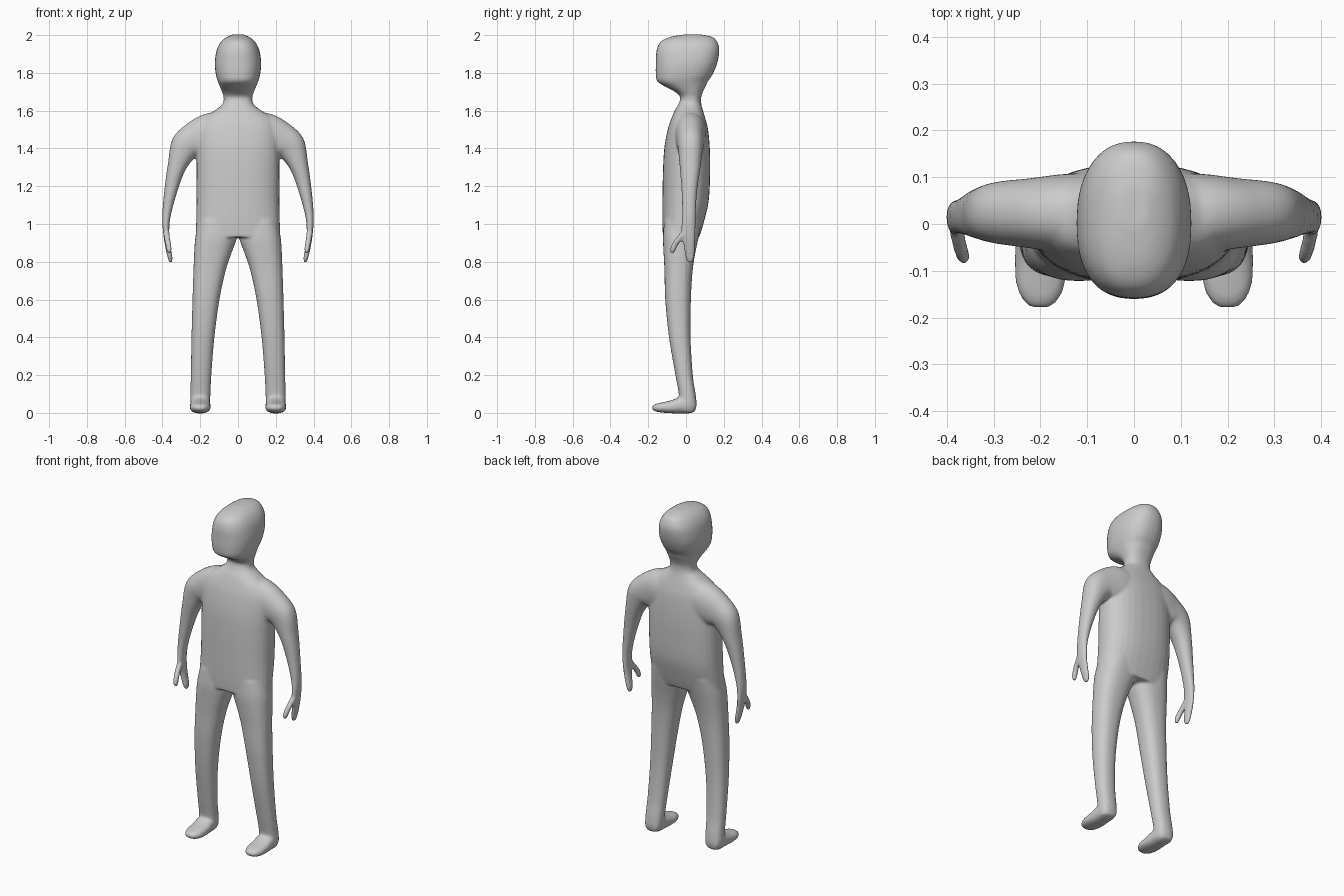
import bpy, bmesh, math
from mathutils import Vector

if "Cube" in bpy.data.objects:
    bpy.data.objects.remove(bpy.data.objects["Cube"])

SIDES, STEPS = 32, 5
bm = bmesh.new()


def smooth_path(rings):
    """Catmull-Rom blend through rings of (centre, u, v, exponent)."""
    out = []
    for i in range(len(rings) - 1):
        quad = [rings[max(0, min(len(rings) - 1, i + k))] for k in (-1, 0, 1, 2)]
        for s in range(STEPS):
            t = s / STEPS
            w = (-.5*t + t*t - .5*t**3, 1 - 2.5*t*t + 1.5*t**3,
                 .5*t + 2*t*t - 1.5*t**3, -.5*t*t + .5*t**3)
            out.append([sum((q[j] * a for q, a in zip(quad, w)), Vector()) for j in range(3)]
                       + [quad[1][3]])
    return out + [list(rings[-1])]


def loft(rings, side=1):
    """Closed skin over superellipse rings; side=-1 mirrors in x."""
    rows = []
    for c, u, v, n in smooth_path(rings):
        row = []
        for k in range(SIDES):
            a = 2 * math.pi * k / SIDES
            ca, sa = math.cos(a), math.sin(a)
            p = (c + u * math.copysign(abs(ca) ** (2 / n), ca)
                 + v * math.copysign(abs(sa) ** (2 / n), sa))
            row.append(bm.verts.new((p.x * side, p.y, p.z)))
        rows.append(row)
    faces = [bm.faces.new(rows[0]), bm.faces.new(rows[-1])]
    for a, b in zip(rows, rows[1:]):
        for k in range(SIDES):
            m = (k + 1) % SIDES
            faces.append(bm.faces.new((a[k], a[m], b[m], b[k])))
    bmesh.ops.recalc_face_normals(bm, faces=faces)


def level(z, x0, x1, y0, y1, n=2.4):
    """Horizontal ring from its extents."""
    return (Vector(((x0 + x1) / 2, (y0 + y1) / 2, z)),
            Vector(((x1 - x0) / 2, 0, 0)), Vector((0, (y1 - y0) / 2, 0)), n)


def limb(points, n=2.2):
    """Rings square to a path of (x, y, z, in-plane radius, y radius)."""
    rings = []
    for i, p in enumerate(points):
        a, b = points[max(i - 1, 0)], points[min(i + 1, len(points) - 1)]
        t = Vector((b[0] - a[0], 0, b[2] - a[2])).normalized()
        rings.append((Vector(p[:3]), Vector((-t.z, 0, t.x)) * p[3], Vector((0, p[4], 0)), n))
    return rings


# head, neck and torso: z, half width, front y, back y
trunk = [(2.003, .03, -.01, .08), (1.99, .06, -.085, .14), (1.965, .09, -.135, .165),
         (1.92, .113, -.156, .177), (1.85, .123, -.16, .165), (1.79, .117, -.16, .14),
         (1.755, .107, -.152, .116), (1.73, .097, -.115, .105), (1.70, .085, -.058, .09),
         (1.67, .076, -.03, .08), (1.635, .082, -.04, .081), (1.60, .125, -.06, .09),
         (1.56, .185, -.077, .102), (1.50, .215, -.097, .117), (1.40, .22, -.115, .126),
         (1.28, .22, -.122, .128), (1.12, .22, -.125, .12), (1.0, .222, -.125, .092),
         (.93, .224, -.122, .07)]
loft([level(z, -w, w, a, b) for z, w, a, b in trunk])

# legs: z, inner x, outer x, front y, back y
leg = [(1.02, .0, .21, -.115, .085), (.93, .005, .226, -.122, .067), (.85, .033, .232, -.119, .05),
       (.75, .066, .236, -.114, .035), (.6, .098, .241, -.11, .026), (.4, .125, .246, -.09, .024),
       (.2, .141, .25, -.056, .036), (.1, .146, .252, -.038, .051), (.04, .15, .252, -.035, .056),
       (.003, .165, .24, -.03, .045)]

# feet: y, bottom z, top z, half width
foot = [(.05, .012, .07, .038), (.02, -.002, .09, .05), (-.03, -.003, .085, .053),
        (-.08, -.002, .066, .055), (-.13, .002, .055, .052), (-.162, .008, .047, .038),
        (-.179, .018, .036, .02)]
foot_rings = [(Vector((.2, y, (a + b) / 2)), Vector((w, 0, 0)), Vector((0, 0, (b - a) / 2)), 2.5)
              for y, a, b, w in foot]

arm = [(.08, .02, 1.475, .12, .09), (.15, .022, 1.465, .12, .085), (.22, .023, 1.44, .105, .075),
       (.282, .024, 1.405, .08, .067), (.325, .022, 1.30, .049, .055), (.357, .018, 1.17, .034, .041),
       (.379, .015, 1.04, .022, .036), (.38, .012, .95, .016, .038), (.371, .018, .88, .014, .030),
       (.36, .021, .825, .013, .024), (.356, .022, .797, .008, .014)]
thumb = [(.381, .005, .97, .016, .022), (.376, -.03, .93, .016, .02),
         (.369, -.058, .892, .015, .018), (.364, -.07, .862, .014, .015),
         (.362, -.073, .845, .008, .009)]

for s in (1, -1):
    loft([level(*r) for r in leg], s)
    loft(foot_rings, s)
    loft(limb(arm), s)
    loft(limb(thumb), s)

mesh = bpy.data.meshes.new("human_figure")
bm.to_mesh(mesh)
bm.free()
body = bpy.data.objects.new("human_figure", mesh)
bpy.context.collection.objects.link(body)

# fuse the parts into one soft skin
remesh = body.modifiers.new("fuse", 'REMESH')
remesh.mode = 'VOXEL'
remesh.voxel_size = .007
remesh.use_smooth_shade = True
soft = body.modifiers.new("soften", 'SMOOTH')
soft.factor = .5
soft.iterations = 8
